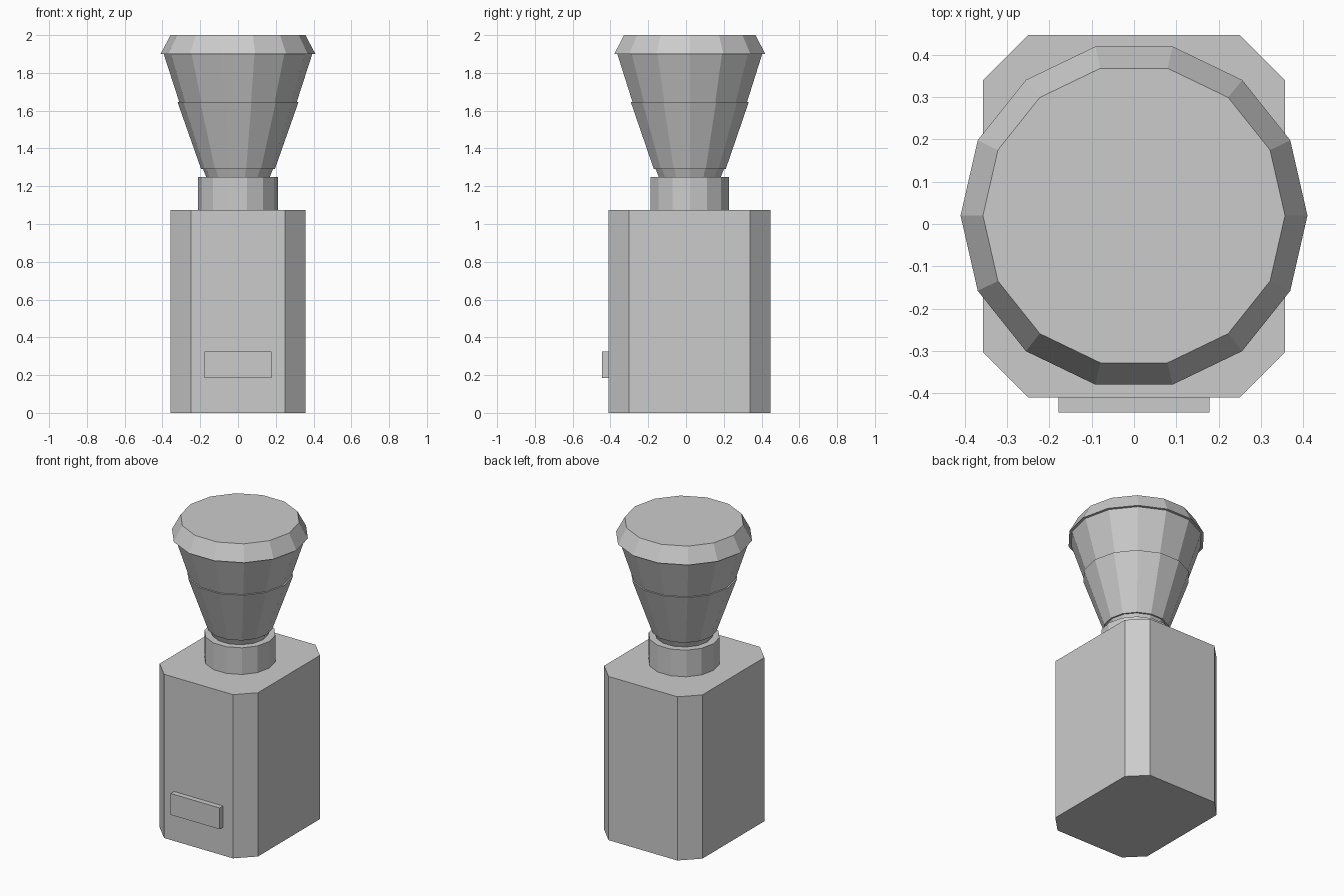
import bpy
import math

if "Cube" in bpy.data.objects:
    bpy.data.objects.remove(bpy.data.objects["Cube"])

SIDES = 14
CY = 0.02  # the round parts sit slightly behind centre

grey = bpy.data.materials.new("plain grey")
grey.diffuse_color = (0.6, 0.6, 0.6, 1)
grey.use_nodes = True
grey.node_tree.nodes["Principled BSDF"].inputs["Base Color"].default_value = grey.diffuse_color


def make(name, verts, faces):
    me = bpy.data.meshes.new(name)
    me.from_pydata(verts, [], faces)
    me.materials.append(grey)
    ob = bpy.data.objects.new(name, me)
    bpy.context.collection.objects.link(ob)
    return ob


def stack(name, rings):
    """Closed solid from rings of equal point count, bottom to top."""
    n = len(rings[0])
    verts = [p for r in rings for p in r]
    faces = [tuple(reversed(range(n))),
             tuple(range((len(rings) - 1) * n, len(rings) * n))]
    for k in range(len(rings) - 1):
        for i in range(n):
            j = (i + 1) % n
            faces.append((k * n + i, k * n + j, (k + 1) * n + j, (k + 1) * n + i))
    return make(name, verts, faces)


def turned(name, profile):
    """Low-poly turned part from (radius, height) pairs."""
    angles = [2 * math.pi * i / SIDES for i in range(SIDES)]
    return stack(name, [[(r * math.cos(a), CY + r * math.sin(a), z) for a in angles]
                        for r, z in profile])


def prism(name, outline, z0, z1):
    return stack(name, [[(x, y, z) for x, y in outline] for z in (z0, z1)])


# Bottle body with chamfered corners
prism("body", [(-0.25, -0.41), (0.25, -0.41), (0.357, -0.303), (0.357, 0.34),
               (0.25, 0.447), (-0.25, 0.447), (-0.357, 0.34), (-0.357, -0.303)],
      0, 1.075)

# Raised plate low on the front
prism("front_plate", [(-0.178, -0.445), (0.178, -0.445), (0.178, -0.405), (-0.178, -0.405)],
      0.185, 0.325)

# Neck collar
turned("neck_collar", [(0.213, 1.07), (0.213, 1.25)])

# Flared stopper: foot, lower cone, upper cone, bevelled cap
turned("stopper_foot", [(0.165, 1.24), (0.187, 1.295)])
turned("stopper_lower", [(0.195, 1.29), (0.32, 1.645)])
turned("stopper_upper", [(0.309, 1.64), (0.395, 1.905)])
turned("stopper_cap", [(0.41, 1.9), (0.357, 2.0)])
